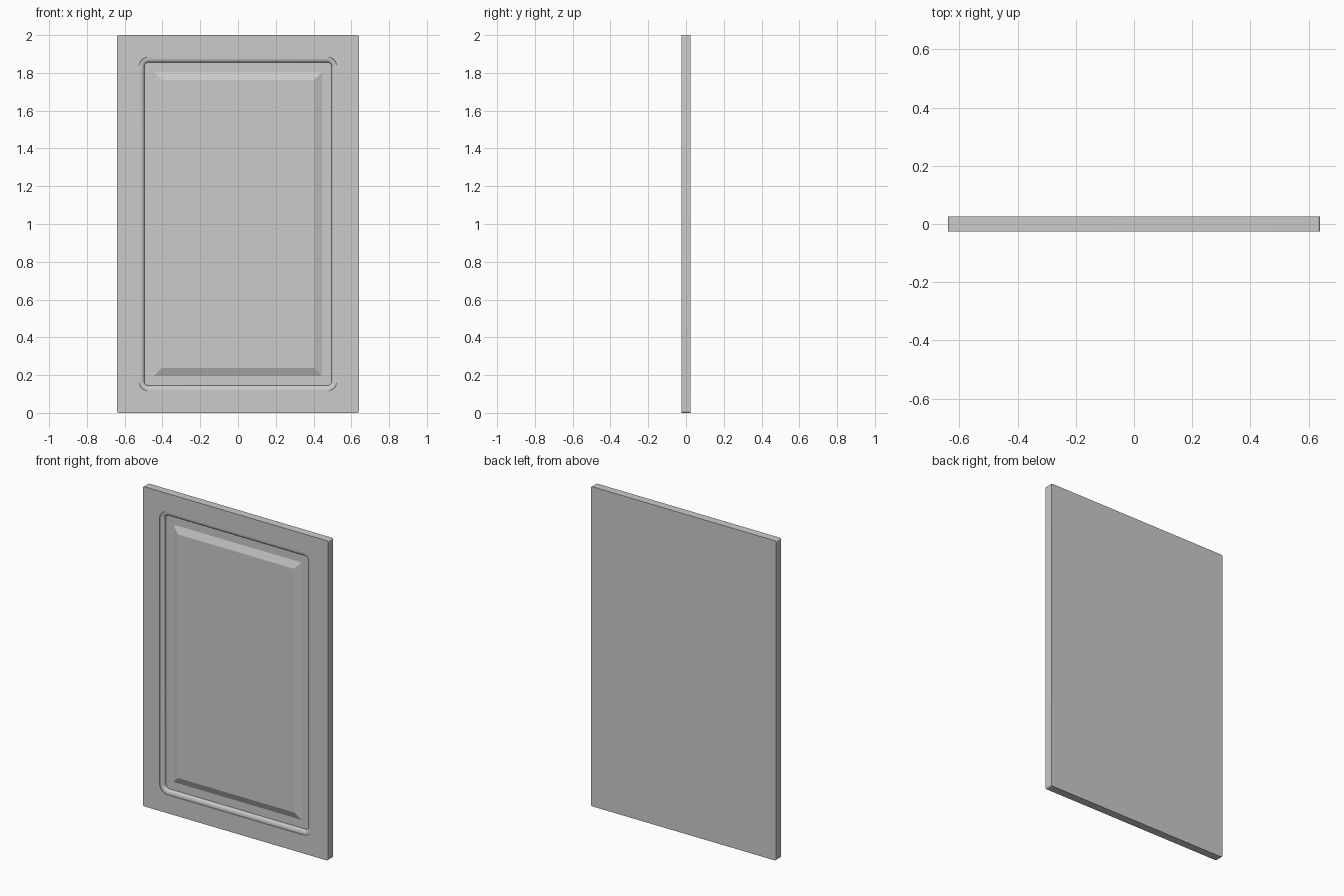
import bpy, bmesh
from math import sin, cos, pi

if "Cube" in bpy.data.objects:
    bpy.data.objects.remove(bpy.data.objects["Cube"])

HALF_W, HALF_H, HALF_T = 0.64, 1.0, 0.025
STEPS = 8  # segments per rounded corner


def ring(bm, inset, depth, radius):
    """Rounded rectangle loop, inset from the door outline, depth behind the front face."""
    w, h = HALF_W - inset, HALF_H - inset
    verts = []
    for k, (sx, sz) in enumerate([(1, 1), (-1, 1), (-1, -1), (1, -1)]):
        for i in range(STEPS + 1):
            a = (k + i / STEPS) * pi / 2
            verts.append(bm.verts.new((sx * (w - radius) + radius * cos(a),
                                       -HALF_T + depth,
                                       HALF_H + sz * (h - radius) + radius * sin(a))))
    return verts


def loft(name, profile):
    """Bridge successive rings and cap both ends."""
    bm = bmesh.new()
    rings = [ring(bm, *p) for p in profile]
    for a, b in zip(rings, rings[1:]):
        n = len(a)
        for i in range(n):
            j = (i + 1) % n
            bm.faces.new((a[i], a[j], b[j], b[i]))
    bm.faces.new(rings[0])
    bm.faces.new(rings[-1])
    bmesh.ops.remove_doubles(bm, verts=bm.verts, dist=1e-5)
    bmesh.ops.recalc_face_normals(bm, faces=bm.faces)
    mesh = bpy.data.meshes.new(name)
    bm.to_mesh(mesh)
    bm.free()
    obj = bpy.data.objects.new(name, mesh)
    bpy.context.collection.objects.link(obj)
    return obj


# Section from the back edge, over the frame and moulding, to the raised field
slab = [(0, 2 * HALF_T, 0.01), (0, 0, 0.01)]
lip = [(0.115, 0, 0.055), (0.116, 0.003, 0.054)]
# Quarter-round moulding between the lip and the recess
moulding = [(0.120 + 0.022 * sin(t), 0.003 + 0.012 * (1 - cos(t)), 0.050 - 0.022 * sin(t))
            for t in [i * pi / 12 for i in range(7)]]
recess = [(0.144, 0.021, 0.025), (0.195, 0.021, 0.0)]
field = [(0.238, 0.003, 0.0)]

door = loft("panelled_door", slab + lip + moulding + recess + field)

bpy.context.view_layer.objects.active = door
door.select_set(True)
bpy.ops.object.shade_smooth_by_angle(angle=0.26)
